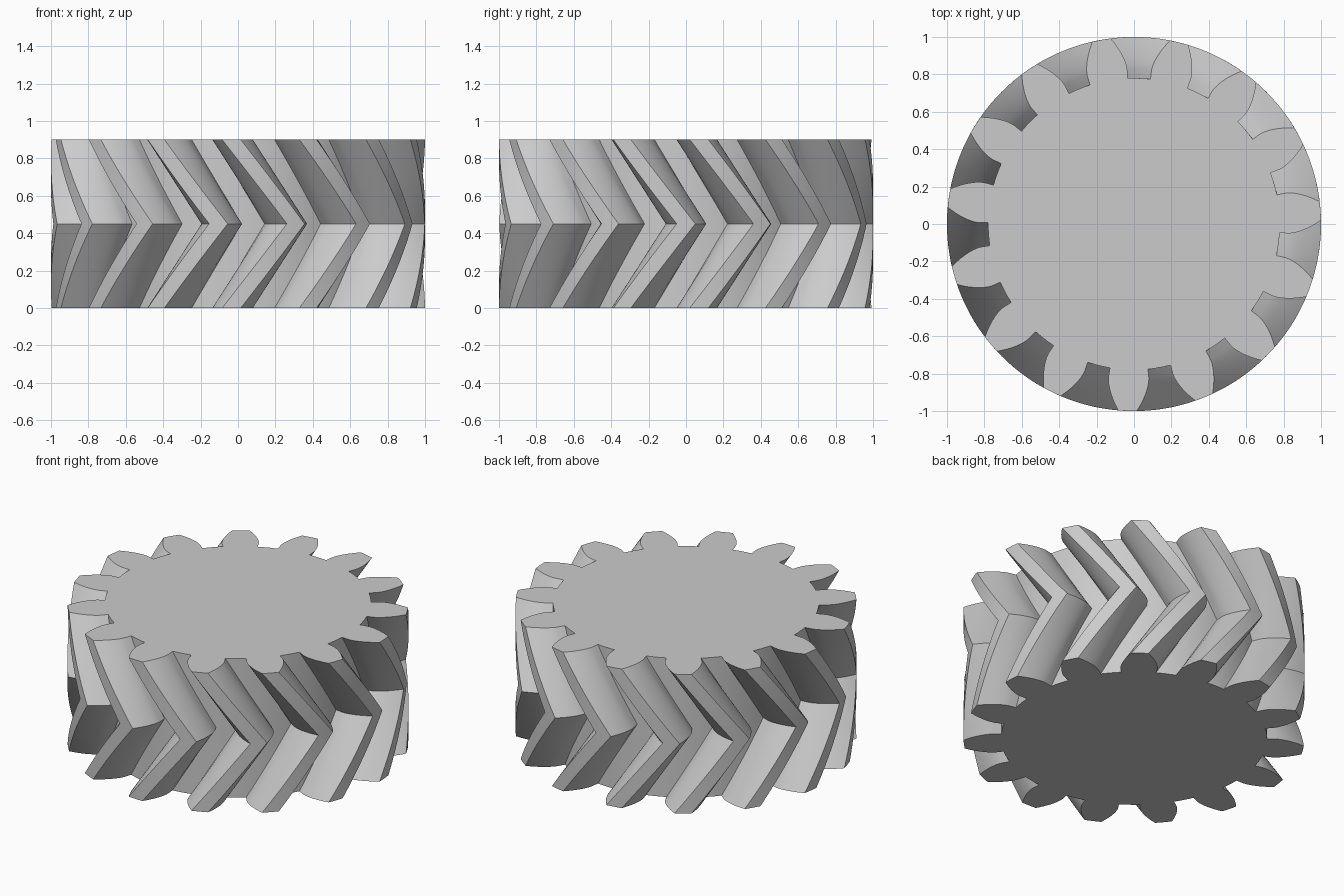
import bpy
import bmesh
from math import acos, cos, sin, sqrt, radians

# Gear dimensions
TEETH = 15
R_ROOT, R_BASE, R_TIP = 0.78, 0.829, 1.0
HEIGHT = 0.9
TIP_HALF = radians(2.85)      # half angle of a tooth at its tip
PHASE = radians(4)            # first tooth direction on the end faces
TWIST = radians(20)           # turn from each end face to the middle
FLANK_STEPS, LAYERS = 8, 24

cube = bpy.data.objects.get("Cube")
if cube:
    bpy.data.objects.remove(cube, do_unlink=True)


def involute(r):
    """Polar angle of the involute at radius r (zero inside the base circle)."""
    if r <= R_BASE:
        return 0.0
    return sqrt((r / R_BASE) ** 2 - 1) - acos(R_BASE / r)


def tooth_half(r):
    return TIP_HALF + involute(R_TIP) - involute(r)


def gear_profile():
    """Counter-clockwise outline as (radius, angle) pairs."""
    radii = [R_ROOT] + [R_BASE + (R_TIP - R_BASE) * i / FLANK_STEPS
                        for i in range(FLANK_STEPS + 1)]
    pitch = radians(360 / TEETH)
    gap = pitch - 2 * tooth_half(R_ROOT)
    outline = []
    for k in range(TEETH):
        mid = PHASE + k * pitch
        outline += [(r, mid - tooth_half(r)) for r in radii]
        outline.append((R_TIP, mid))
        outline += [(r, mid + tooth_half(r)) for r in reversed(radii)]
        outline += [(R_ROOT, mid + tooth_half(R_ROOT) + gap * j / 3) for j in (1, 2)]
    return outline


# Stack twisted outlines, reversing the twist at mid height
bm = bmesh.new()
profile = gear_profile()
rings = []
for layer in range(LAYERS + 1):
    t = layer / LAYERS
    turn = TWIST * (1 - abs(2 * t - 1))
    rings.append([bm.verts.new((r * cos(a + turn), r * sin(a + turn), t * HEIGHT))
                  for r, a in profile])

# Tooth flanks, tips and roots
count = len(profile)
for low, high in zip(rings, rings[1:]):
    for i in range(count):
        j = (i + 1) % count
        bm.faces.new((low[i], low[j], high[j], high[i]))

# Flat end faces
bm.faces.new(list(reversed(rings[0])))
bm.faces.new(rings[-1])

mesh = bpy.data.meshes.new("herringbone_gear")
bm.to_mesh(mesh)
bm.free()
gear = bpy.data.objects.new("herringbone_gear", mesh)
bpy.context.collection.objects.link(gear)

# Plain grey material
grey = bpy.data.materials.new("light_grey")
grey.use_nodes = True
colour = (0.6, 0.6, 0.6, 1)
grey.diffuse_color = colour
for node in grey.node_tree.nodes:
    if node.type == 'BSDF_PRINCIPLED':
        node.inputs["Base Color"].default_value = colour
mesh.materials.append(grey)

# Smooth flanks with crisp tooth edges
bpy.ops.object.select_all(action='DESELECT')
gear.select_set(True)
bpy.context.view_layer.objects.active = gear
bpy.ops.object.shade_smooth_by_angle(angle=radians(30))
